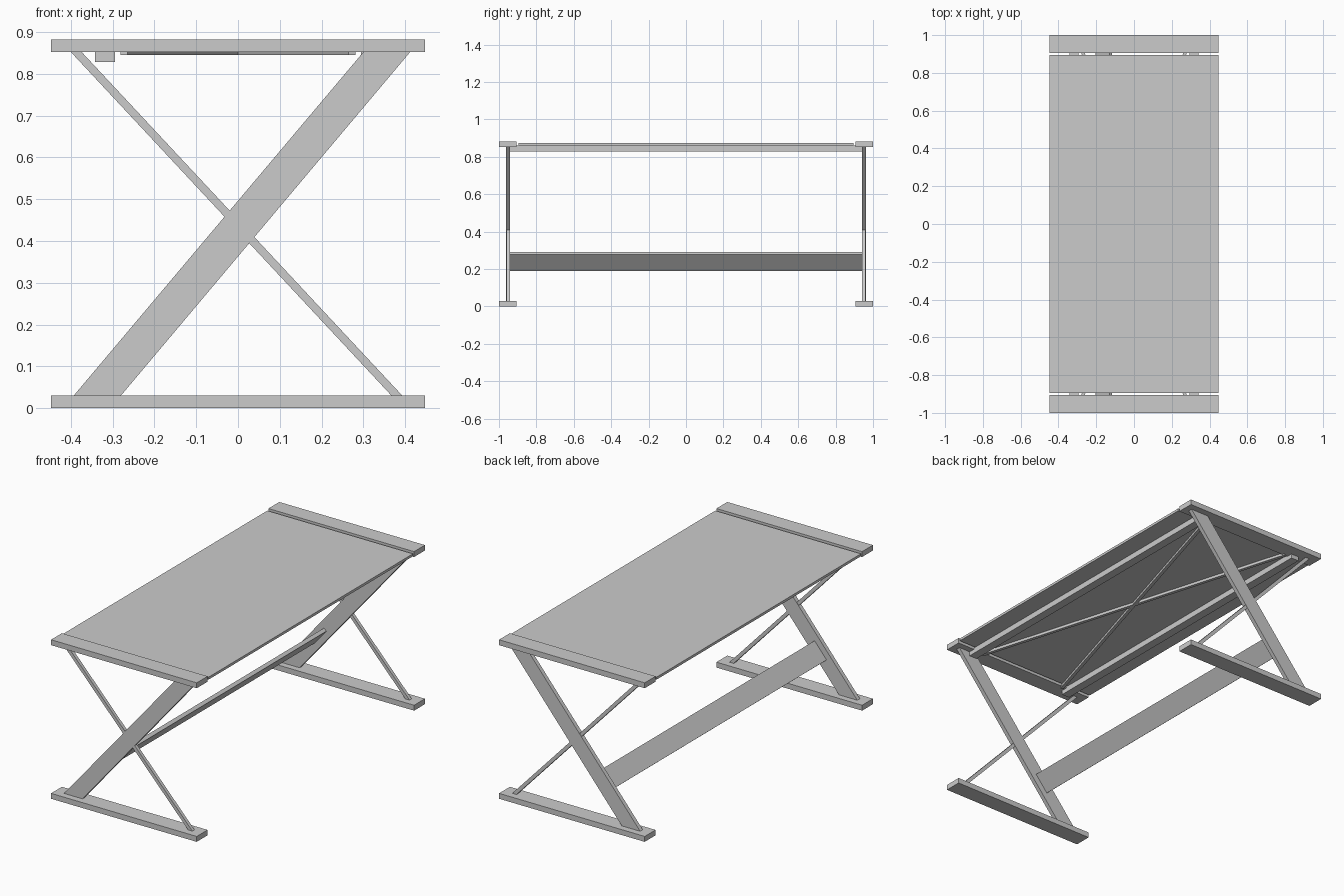
import bpy, bmesh
from math import atan2, hypot

if "Cube" in bpy.data.objects:
    bpy.data.objects.remove(bpy.data.objects["Cube"])


def prism(name, profile, y0, y1):
    """Extrude an (x, z) outline along y."""
    bm = bmesh.new()
    face = bm.faces.new([bm.verts.new((x, y0, z)) for x, z in profile])
    ext = bmesh.ops.extrude_face_region(bm, geom=[face])
    for v in ext["geom"]:
        if isinstance(v, bmesh.types.BMVert):
            v.co.y = y1
    bmesh.ops.recalc_face_normals(bm, faces=bm.faces)
    mesh = bpy.data.meshes.new(name)
    bm.to_mesh(mesh)
    bm.free()
    obj = bpy.data.objects.new(name, mesh)
    bpy.context.collection.objects.link(obj)
    return obj


def box(name, x0, x1, y0, y1, z0, z1):
    return prism(name, [(x0, z0), (x1, z0), (x1, z1), (x0, z1)], y0, y1)


HALF = 0.447
LOW, HIGH = 0.03, 0.852

# End frames: foot, top cap, broad slanted leg and thin brace
for side, s in (("front", -1), ("back", 1)):
    ya, yb = sorted((s * 0.905, s * 1.0))
    box(side + "_foot", -HALF, HALF, ya, yb, 0, LOW)
    box(side + "_top_cap", -HALF, HALF, ya, yb, HIGH, 0.882)
    ya, yb = sorted((s * 0.94, s * 0.963))
    prism(side + "_broad_leg",
          [(-0.393, LOW), (-0.28, LOW), (0.412, HIGH), (0.30, HIGH)], ya, yb)
    prism(side + "_thin_brace",
          [(0.367, LOW), (0.393, LOW), (-0.374, HIGH), (-0.40, HIGH)],
          s * 0.942, s * 0.961)

# Table top panel
box("table_top", -HALF, HALF, -0.895, 0.895, 0.86, 0.874)

# Long rails and crossed flat braces beneath the top
for name, s in (("left", -1), ("right", 1)):
    xa, xb = sorted((s * 0.294, s * 0.342))
    box(name + "_rail", xa, xb, -0.94, 0.94, 0.828, 0.86)
    length = hypot(0.545, 1.83)
    brace = box(name + "_cross_brace", -0.009, 0.009,
                -length / 2, length / 2, 0.845, 0.86)
    brace.rotation_euler.z = s * atan2(0.545, 1.83)

# Stretcher board, tilted to match the broad legs
ux, uz = 0.645, 0.765
corners = [(-0.057, -0.01), (0.057, -0.01), (0.057, 0.01), (-0.057, 0.01)]
prism("stretcher",
      [(-0.16 + a * ux - b * uz, 0.24 + a * uz + b * ux) for a, b in corners],
      -0.94, 0.94)
